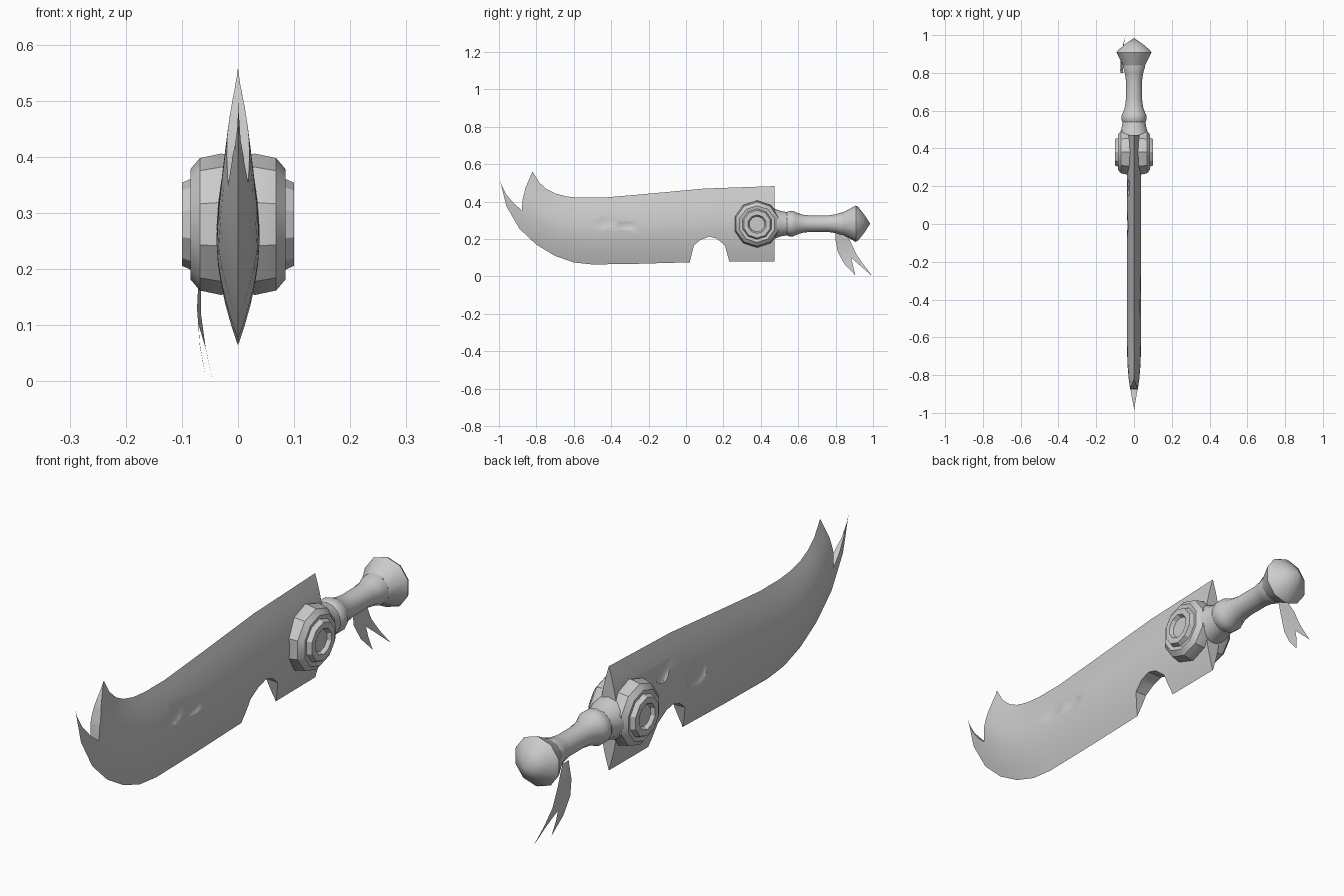
import bpy, bmesh, math
from mathutils import Matrix, Vector

if "Cube" in bpy.data.objects:
    bpy.data.objects.remove(bpy.data.objects["Cube"])


def finish(name, bm, angle=35):
    bmesh.ops.recalc_face_normals(bm, faces=bm.faces[:])
    me = bpy.data.meshes.new(name)
    bm.to_mesh(me)
    bm.free()
    ob = bpy.data.objects.new(name, me)
    bpy.context.collection.objects.link(ob)
    if angle:
        smooth(ob, angle)
    return ob


def smooth(ob, angle):
    bpy.ops.object.select_all(action='DESELECT')
    ob.select_set(True)
    bpy.context.view_layer.objects.active = ob
    bpy.ops.object.shade_smooth_by_angle(angle=math.radians(angle))


def lathe(name, profile, sides, axis, origin, angle=35):
    """Revolve (radius, distance) pairs around the x or y axis."""
    bm = bmesh.new()
    rings = []
    for r, d in profile:
        ring = []
        for i in range(sides if r > 0 else 1):
            a = 2 * math.pi * (i + 0.5) / sides
            c, s = r * math.cos(a), r * math.sin(a)
            p = (d, c, s) if axis == 'x' else (c, d, s)
            ring.append(bm.verts.new(Vector(p) + Vector(origin)))
        rings.append(ring)
    for a, b in zip(rings, rings[1:]):
        for i in range(sides):
            j = (i + 1) % sides
            quad = [a[i % len(a)], a[j % len(a)], b[j % len(b)], b[i % len(b)]]
            bm.faces.new(list(dict.fromkeys(quad)))
    for ring in (rings[0], rings[-1]):
        if len(ring) > 2:
            bm.faces.new(ring)
    return finish(name, bm, angle)


def prism_cutter(name, outline):
    """Outline in (y, z), extruded through the blade along x."""
    bm = bmesh.new()
    face = bm.faces.new([bm.verts.new((-0.2, y, z)) for y, z in outline])
    ext = bmesh.ops.extrude_face_region(bm, geom=[face])
    bmesh.ops.translate(bm, vec=(0.4, 0, 0),
                        verts=[v for v in ext['geom'] if isinstance(v, bmesh.types.BMVert)])
    return finish(name, bm, 0)


def scoop_cutter(name, centre, size):
    bm = bmesh.new()
    bmesh.ops.create_uvsphere(bm, u_segments=14, v_segments=8, radius=1,
                              matrix=Matrix.LocRotScale(Vector(centre), None, Vector(size)))
    return finish(name, bm, 0)


def cut(target, cutter):
    cutter.hide_render = True
    mod = target.modifiers.new("cut", 'BOOLEAN')
    mod.operation = 'DIFFERENCE'
    mod.solver = 'EXACT'
    mod.object = cutter
    bpy.ops.object.select_all(action='DESELECT')
    bpy.context.view_layer.objects.active = target
    bpy.ops.object.modifier_apply(modifier=mod.name)
    bpy.data.objects.remove(cutter, do_unlink=True)


# Blade: lens-shaped sections between the spine and the cutting edge
spine = [(0.472, 0.483), (0.1, 0.47), (-0.25, 0.438), (-0.45, 0.421), (-0.57, 0.421),
         (-0.64, 0.428), (-0.70, 0.444), (-0.745, 0.467), (-0.785, 0.503), (-0.82, 0.56)]
edge = [(0.472, 0.08), (0.1, 0.078), (-0.25, 0.068), (-0.5, 0.064), (-0.6, 0.075),
        (-0.7, 0.11), (-0.8, 0.17), (-0.89, 0.255), (-0.96, 0.375), (-1.0, 0.535)]
thick = [1, 1, 1, 1, 1, 0.97, 0.9, 0.75, 0.5, 0.1]
N = 10
bm = bmesh.new()
rings = []
for (y0, z0), (y1, z1), k in zip(spine, edge, thick):
    ring = []
    for i in range(2 * N):
        t = i / N if i <= N else 2 - i / N
        h = 0.038 * k * (1 - abs(2 * t - 1) ** 1.7) * (1 if i <= N else -1)
        ring.append(bm.verts.new((h, y0 + (y1 - y0) * t, z0 + (z1 - z0) * t)))
    rings.append(ring)
for a, b in zip(rings, rings[1:]):
    for i in range(2 * N):
        j = (i + 1) % (2 * N)
        bm.faces.new((a[i], a[j], b[j], b[i]))
bm.faces.new(rings[0])
bm.faces.new(rings[-1])
blade = finish("blade", bm, 0)

# Forked tip, lower notch and battle dents
cut(blade, prism_cutter("tip_cutter", [
    (-1.01, 0.56), (-0.985, 0.485), (-0.96, 0.437), (-0.92, 0.39), (-0.877, 0.353),
    (-0.874, 0.41), (-0.858, 0.475), (-0.82, 0.562), (-0.82, 0.7), (-1.01, 0.7)]))
cut(blade, prism_cutter("notch_cutter", [
    (0.02, 0.0), (0.022, 0.085), (0.042, 0.166), (0.08, 0.197), (0.125, 0.213),
    (0.165, 0.202), (0.208, 0.166), (0.23, 0.085), (0.235, 0.0)]))
for centre, size in [((0.042, -0.44, 0.31), (0.013, 0.07, 0.06)),
                     ((0.042, -0.32, 0.277), (0.011, 0.055, 0.03)),
                     ((-0.042, -0.01, 0.28), (0.014, 0.07, 0.06)),
                     ((-0.034, 0.19, 0.37), (0.012, 0.05, 0.05))]:
    cut(blade, scoop_cutter("dent_cutter", centre, size))
smooth(blade, 30)

# Round guard cheeks clamping the blade, with raised rings and recessed hubs
C = (0, 0.38, 0.28)
for name, s in (("guard_right", 1), ("guard_left", -1)):
    lathe(name, [(0.122, 0.014 * s), (0.126, 0.03 * s), (0.118, 0.068 * s), (0.098, 0.085 * s),
                 (0.082, 0.082 * s), (0.074, 0.1 * s), (0.05, 0.1 * s), (0.042, 0.086 * s),
                 (0, 0.086 * s)], 10, 'x', C, 30)

# Neck, collar and grip
H = (0, 0, 0.282)
lathe("handle", [(0.088, 0.43), (0.082, 0.47), (0.068, 0.505), (0.062, 0.54), (0.067, 0.55),
                 (0.067, 0.575), (0.06, 0.59), (0.049, 0.62), (0.044, 0.66), (0.044, 0.76),
                 (0.05, 0.80), (0.06, 0.83), (0.058, 0.85)], 14, 'y', H)

# Flared pommel
lathe("pommel", [(0.06, 0.838), (0.097, 0.908), (0.09, 0.92), (0.05, 0.952), (0, 0.985)],
      10, 'y', H, 45)

# Forked cloth ribbon hanging from the grip
bm = bmesh.new()
left = [(-0.056, 0.798, 0.26), (-0.07, 0.80, 0.19), (-0.073, 0.812, 0.13),
        (-0.068, 0.848, 0.066), (-0.057, 0.905, 0.006)]
mid = [(-0.058, 0.82, 0.26), (-0.069, 0.842, 0.18), (-0.070, 0.883, 0.10)]
right = [(-0.056, 0.835, 0.26), (-0.066, 0.88, 0.185), (-0.066, 0.91, 0.12),
         (-0.058, 0.95, 0.062), (-0.045, 0.998, 0.0)]
for side in (left, right):
    out = [bm.verts.new(p) for p in side]
    inn = [bm.verts.new(p) for p in mid]
    prong = Vector(mid[2]).lerp(Vector(side[4]), 0.4)
    prong.x = side[3][0]
    inn.append(bm.verts.new(prong))
    for i in range(3):
        bm.faces.new((out[i], out[i + 1], inn[i + 1], inn[i]))
    bm.faces.new((out[3], out[4], inn[3]))
bmesh.ops.remove_doubles(bm, verts=bm.verts[:], dist=0.0005)
finish("ribbon", bm, 60)
